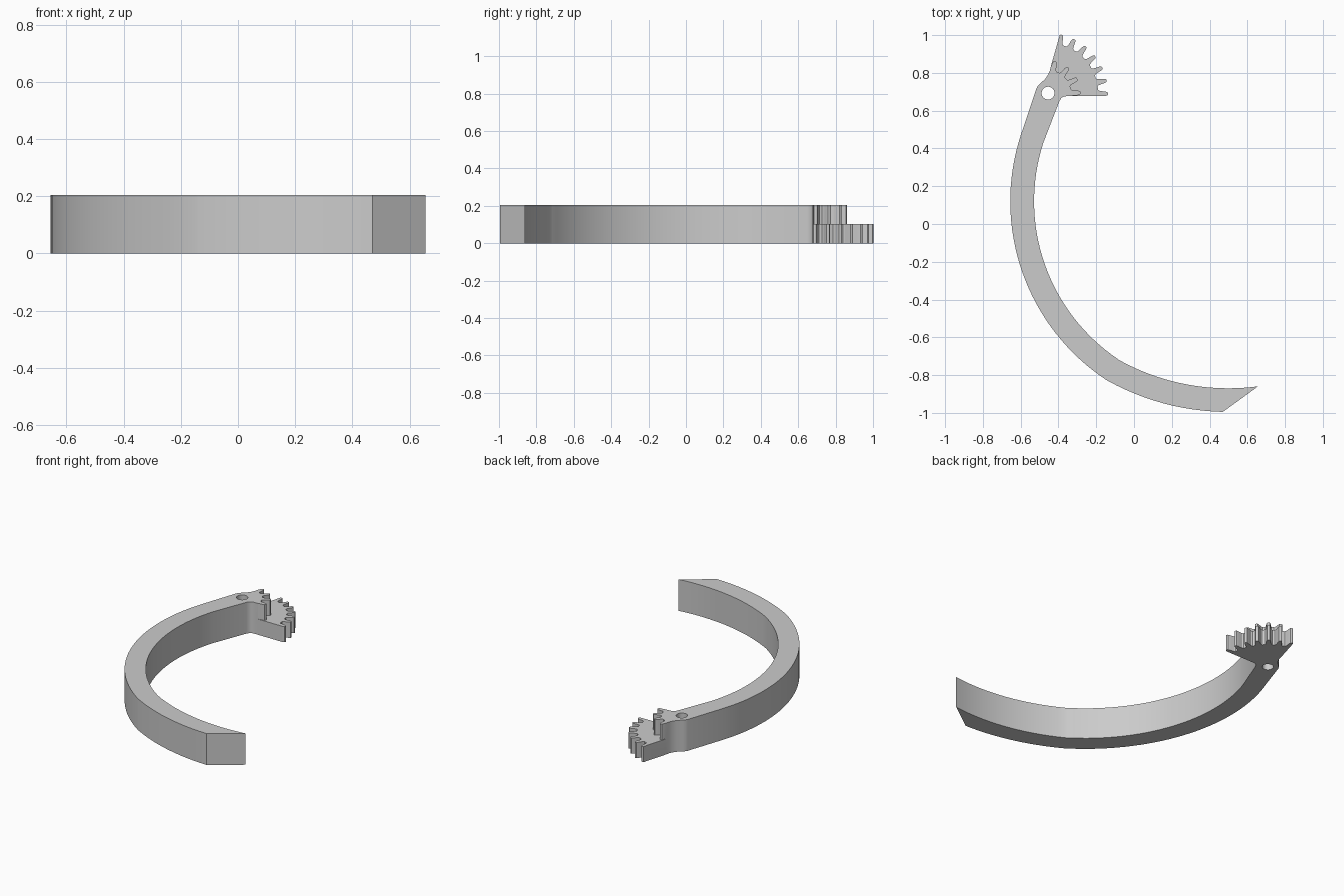
import bpy
import bmesh
from math import cos, sin, radians

if "Cube" in bpy.data.objects:
    bpy.data.objects.remove(bpy.data.objects["Cube"], do_unlink=True)

HEIGHT = 0.205
PIVOT = (-0.455, 0.693)
FLOOR_Y = 0.677          # straight lower edge of both gear sectors
NECK = (-0.44, 0.836)    # where the hub meets the first tooth

grey = bpy.data.materials.new("plain grey")
grey.use_nodes = True
grey.diffuse_color = (0.6, 0.6, 0.6, 1)
grey.node_tree.nodes["Principled BSDF"].inputs["Base Color"].default_value = (0.6, 0.6, 0.6, 1)


def polar(centre, radius, degrees):
    a = radians(degrees)
    return (centre[0] + radius * cos(a), centre[1] + radius * sin(a))


def arc(centre, radius, start, end, steps):
    return [polar(centre, radius, start + (end - start) * i / steps) for i in range(steps + 1)]


def gear_teeth(count, first, step, root, tip):
    """Rounded teeth running clockwise, cut off at the straight lower edge."""
    flank = [(0.36, 0.0), (0.27, 0.1), (0.21, 0.4), (0.17, 0.75), (0.12, 0.94), (0.05, 1.0)]
    tooth = flank + [(-f, h) for f, h in reversed(flank)]
    points = []
    for i in range(count):
        # the first tooth starts on its crest, since its left flank joins the neck
        for f, h in (tooth[4:] if i == 0 else tooth):
            p = polar(PIVOT, root + (tip - root) * h, first - i * step + f * step)
            if p[1] <= FLOOR_Y:
                break
            points.append(p)
    points.append((points[-1][0], FLOOR_Y))
    return points


def prism(name, outline, z0, z1):
    bm = bmesh.new()
    base = bm.faces.new([bm.verts.new((x, y, z0)) for x, y in outline])
    top = bmesh.ops.extrude_face_region(bm, geom=[base])["geom"]
    bmesh.ops.translate(bm, vec=(0, 0, z1 - z0),
                        verts=[v for v in top if isinstance(v, bmesh.types.BMVert)])
    bmesh.ops.recalc_face_normals(bm, faces=bm.faces)
    mesh = bpy.data.meshes.new(name)
    bm.to_mesh(mesh)
    bm.free()
    mesh.materials.append(grey)
    obj = bpy.data.objects.new(name, mesh)
    bpy.context.collection.objects.link(obj)
    return obj


def combine(target, other, operation):
    mod = target.modifiers.new(operation, 'BOOLEAN')
    mod.operation = operation
    mod.solver = 'EXACT'
    mod.object = other
    bpy.context.view_layer.objects.active = target
    bpy.ops.object.modifier_apply(modifier=mod.name)
    bpy.data.objects.remove(other, do_unlink=True)


# Curved arm with hub and the small upper gear sector, full height
main, lower = (0.479, 0.12), (0.5, 0.325)
outline = arc(main, 1.134, 162.2, 236.4, 32)
outline += arc(lower, 1.32, 241, 268.7, 12)
outline += arc(lower, 1.195, 277.5, 241, 14)
outline += arc(main, 1.008, 236, 162.2, 32)
outline += [(-0.395, 0.65), (-0.385, 0.667), (-0.372, 0.675), (-0.355, FLOOR_Y)]
outline += reversed(gear_teeth(4, 77.5, 25.7, 0.122, 0.172))
outline += [NECK, (-0.445, 0.812), (-0.455, 0.79), (-0.471, 0.767),
            (-0.495, 0.745), (-0.508, 0.732), (-0.516, 0.718)]
arm = prism("geared_arm", outline, 0, HEIGHT)

# Large lower gear sector, half height
sector = prism("large_gear_sector",
               [NECK] + gear_teeth(7, 77, 12.95, 0.265, 0.317) + [(-0.36, FLOOR_Y), (-0.4, 0.7)],
               0, HEIGHT / 2)
combine(arm, sector, 'UNION')

# Pivot hole through the hub
hole = prism("pivot_hole", arc(PIVOT, 0.034, 0, 348.75, 31), -0.1, HEIGHT + 0.1)
combine(arm, hole, 'DIFFERENCE')

bpy.ops.object.select_all(action='DESELECT')
arm.select_set(True)
bpy.context.view_layer.objects.active = arm
bpy.ops.object.shade_smooth_by_angle(angle=radians(30))
